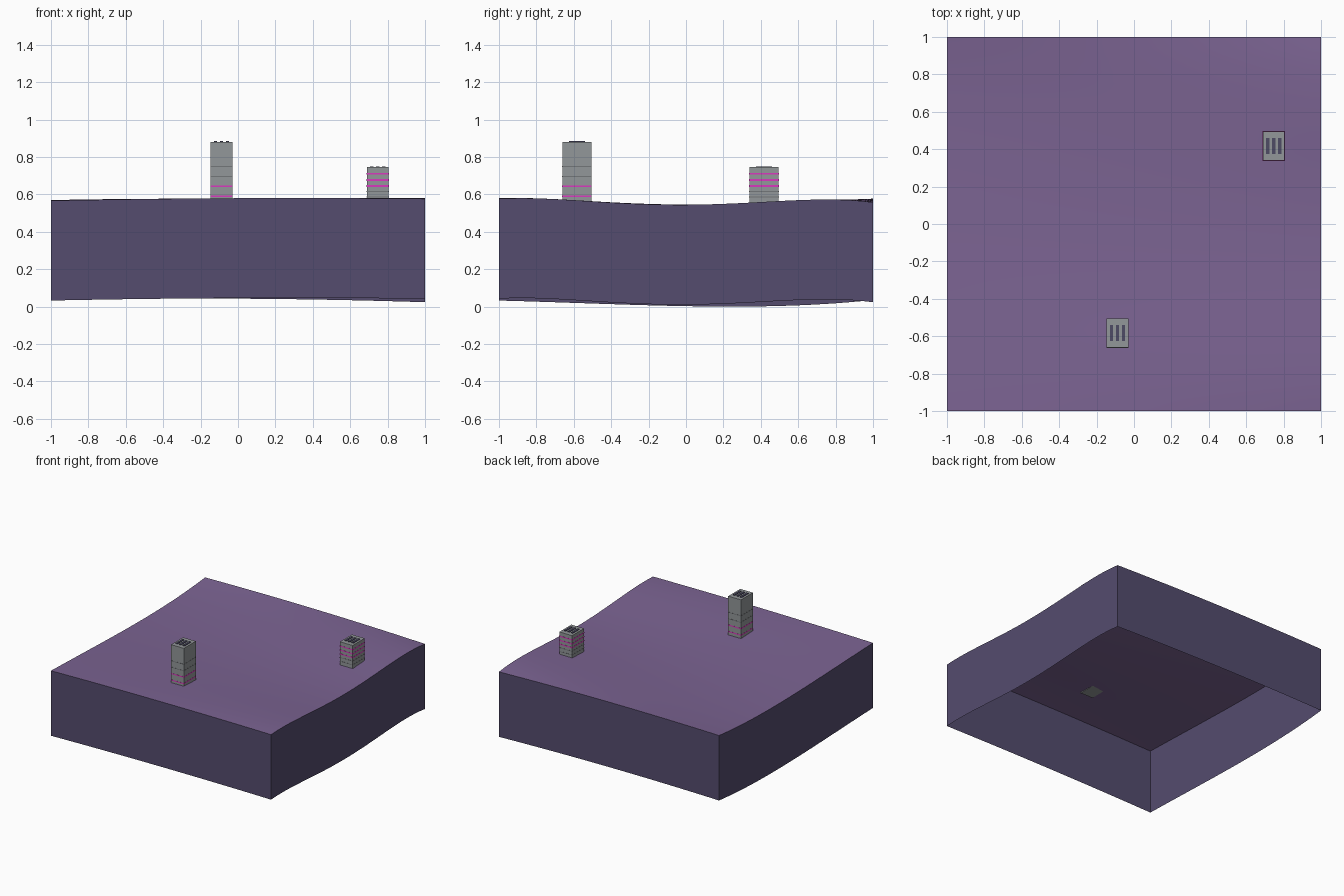
import bpy
import bmesh
import math

cube = bpy.data.objects.get("Cube")
if cube:
    bpy.data.objects.remove(cube, do_unlink=True)


def material(name, r, g, b):
    m = bpy.data.materials.new(name)
    m.use_nodes = True
    m.diffuse_color = (r, g, b, 1)
    m.node_tree.nodes["Principled BSDF"].inputs["Base Color"].default_value = (r, g, b, 1)
    return m


GROUND = material("ground purple", 0.20, 0.127, 0.29)
EARTH = material("earth violet", 0.089, 0.072, 0.156)
CONCRETE = material("concrete grey", 0.29, 0.31, 0.32)
SEAM = material("seam grey", 0.17, 0.18, 0.19)
NEON = material("neon magenta", 0.70, 0.04, 0.52)
VENT = material("vent slate", 0.075, 0.07, 0.13)


def finish(bm, name, mats):
    mesh = bpy.data.meshes.new(name)
    bm.to_mesh(mesh)
    bm.free()
    for m in mats:
        mesh.materials.append(m)
    obj = bpy.data.objects.new(name, mesh)
    bpy.context.collection.objects.link(obj)
    return obj


def box(name, mat, centre, size):
    bm = bmesh.new()
    bmesh.ops.create_cube(bm, size=1)
    for v in bm.verts:
        v.co = [c + p * s for c, p, s in zip(centre, v.co, size)]
    return finish(bm, name, [mat])


def smooth_curve(values, t):
    """Polynomial through evenly spaced values over -1..1."""
    n = len(values)
    knots = [-1 + 2 * i / (n - 1) for i in range(n)]
    total = 0
    for i, value in enumerate(values):
        for j in range(n):
            if j != i:
                value *= (t - knots[j]) / (knots[i] - knots[j])
        total += value
    return total


# Ground profiles from front to back at the -x side, the middle and the +x side
PROFILES = [
    (0.567, 0.551, 0.537, 0.538, 0.570),
    (0.580, 0.562, 0.545, 0.555, 0.577),
    (0.577, 0.563, 0.545, 0.565, 0.558),
]
DEPTH = 0.534


def ground_height(x, y):
    return smooth_curve([smooth_curve(p, y) for p in PROFILES], x)


# Rolling ground slab, open below
bm = bmesh.new()
bmesh.ops.create_grid(bm, x_segments=32, y_segments=32, size=1)
for v in bm.verts:
    v.co.z = ground_height(v.co.x, v.co.y)
rim = [e for e in bm.edges if e.is_boundary]
skirt = bmesh.ops.extrude_edge_only(bm, edges=rim)["geom"]
for item in skirt:
    if isinstance(item, bmesh.types.BMVert):
        item.co.z -= DEPTH
    elif isinstance(item, bmesh.types.BMFace):
        item.material_index = 1
bmesh.ops.recalc_face_normals(bm, faces=bm.faces)
top_face = next(f for f in bm.faces if f.material_index == 0)
if top_face.normal.z < 0:
    bmesh.ops.reverse_faces(bm, faces=bm.faces)
lowest = min(v.co.z for v in bm.verts)
for v in bm.verts:
    v.co.z -= lowest
slab = finish(bm, "ground_slab", [GROUND, EARTH])
bpy.context.view_layer.objects.active = slab
slab.select_set(True)
bpy.ops.object.shade_smooth_by_angle(angle=math.radians(30))

WIDTH, LENGTH = 0.116, 0.156


def tower(name, x, y, base, top, neon, seams):
    box(name + "_body", CONCRETE, (x, y, (base + top) / 2), (WIDTH, LENGTH, top - base))
    # Thin bands around the walls
    for label, mat, levels, thick in (("neon_band", NEON, neon, 0.009),
                                      ("seam", SEAM, seams, 0.005)):
        for z in levels:
            box(f"{name}_{label}", mat, (x, y, z), (WIDTH + 0.002, LENGTH + 0.002, thick))
    # Three roof vents
    for i in (-1, 0, 1):
        box(name + "_roof_vent", VENT, (x + i * 0.032, y, top + 0.002), (0.017, 0.086, 0.006))


tower("tall_tower", -0.088, -0.583, 0.562, 0.88, (0.59, 0.643), (0.695, 0.748))
tower("short_tower", 0.747, 0.417, 0.555, 0.745, (0.645, 0.677, 0.71), (0.585, 0.616))
